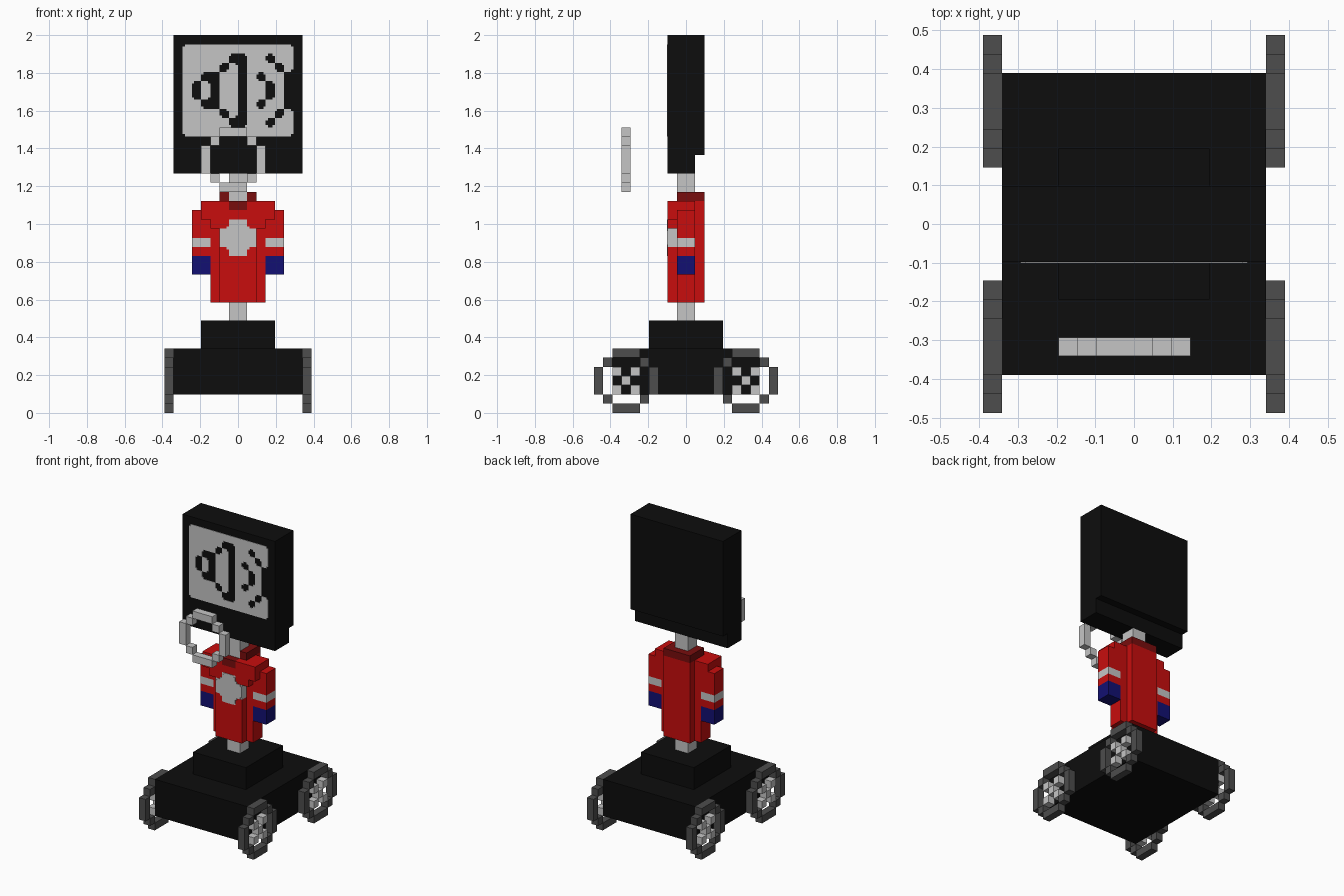
import bpy
import bmesh

U = 2 / 41  # edge of one block

old = bpy.data.objects.get("Cube")
if old:
    bpy.data.objects.remove(old, do_unlink=True)


def make_material(name, r, g, b):
    mat = bpy.data.materials.new(name)
    mat.use_nodes = True
    mat.diffuse_color = (r, g, b, 1)
    mat.node_tree.nodes["Principled BSDF"].inputs["Base Color"].default_value = (r, g, b, 1)
    return mat


BLACK = make_material("black", 0.004, 0.004, 0.004)
GREY = make_material("tyre grey", 0.075, 0.075, 0.075)
WHITE = make_material("pale grey", 0.56, 0.56, 0.56)
RED = make_material("red", 0.58, 0.004, 0.004)
DARK_RED = make_material("dark red", 0.19, 0.004, 0.004)
BLUE = make_material("navy blue", 0.006, 0.005, 0.17)


def blocks(name, mat, boxes):
    """One object from boxes given as (x0, x1, y0, y1, z0, z1) in block units."""
    bm = bmesh.new()
    for x0, x1, y0, y1, z0, z1 in boxes:
        verts = bmesh.ops.create_cube(bm, size=1)["verts"]
        for v in verts:
            v.co.x = U * (x1 if v.co.x > 0 else x0)
            v.co.y = U * (y1 if v.co.y > 0 else y0)
            v.co.z = U * (z1 if v.co.z > 0 else z0)
    mesh = bpy.data.meshes.new(name)
    bm.to_mesh(mesh)
    bm.free()
    mesh.materials.append(mat)
    obj = bpy.data.objects.new(name, mesh)
    bpy.context.collection.objects.link(obj)
    return obj


def flip(box):
    x0, x1, *rest = box
    return (-x1, -x0, *rest)


def plate(name, mat, rows, left, top, y):
    """Thin painted plate from a pattern, with a small notch at each free corner."""
    def lit(r, c):
        return 0 <= r < len(rows) and 0 <= c < len(rows[0]) and rows[r][c] == "#"

    def sub(i, j):
        r, c = i // 4, j // 4
        own = lit(r, c)
        di = {0: -1, 3: 1}.get(i % 4)
        dj = {0: -1, 3: 1}.get(j % 4)
        if di and dj and all(lit(*p) != own for p in
                             ((r + di, c), (r, c + dj), (r + di, c + dj))):
            return not own
        return own

    boxes = []
    for i in range(4 * len(rows)):
        start = None
        for j in range(4 * len(rows[0]) + 1):
            on = j < 4 * len(rows[0]) and sub(i, j)
            if on and start is None:
                start = j
            elif not on and start is not None:
                boxes.append((left + start / 4, left + j / 4, y - 0.06, y,
                              top - (i + 1) / 4, top - i / 4))
                start = None
    return blocks(name, mat, boxes)


# Wheeled base
blocks("base", BLACK, [(-7, 7, -8, 8, 2, 7)])
blocks("base_step", BLACK, [(-4, 4, -4, 4, 7, 10)])
blocks("waist_post", WHITE, [(-1, 1, -1, 1, 10, 12)])


def ring_cells():
    """Outline of a round ring in a seven by seven grid, as (a0, a1, b0, b1)."""
    return [(2, 5, 0, 1), (2, 5, 6, 7), (0, 1, 2, 5), (6, 7, 2, 5),
            (1, 2, 1, 2), (5, 6, 1, 2), (1, 2, 5, 6), (5, 6, 5, 6)]


# Wheels: stepped tyre with crossed spokes
spokes = [(2, 2), (4, 2), (3, 3), (2, 4), (4, 4)]
for side, x in (("right", -8), ("left", 7)):
    for end, y in (("front", -10), ("back", 3)):
        blocks(f"{end}_{side}_tyre", GREY,
               [(x, x + 1, y + a, y + b, c, d) for a, b, c, d in ring_cells()])
        blocks(f"{end}_{side}_spokes", WHITE,
               [(x, x + 1, y + a, y + a + 1, b, b + 1) for a, b in spokes])

# Torso in three layers, with a round badge set into the front
blocks("torso", RED, [(-3, 3, -1, 1, 12, 23), (-2, 2, 1, 2, 12, 23)])
front = [(-2, 2, -2, -1, 12, 17), (-2, 2, -2, -1, 21, 22)]
for box in [(1, 2, -2, -1, 17, 18), (1, 2, -2, -1, 20, 21), (1, 2, -2, -1, 22, 23)]:
    front += [box, flip(box)]
blocks("torso_front", RED, front)
blocks("badge", WHITE, [(-2, 2, -2, -1, 18, 20), (-1, 1, -2, -1, 17, 18),
                        (-1, 1, -2, -1, 20, 21)])
plate("badge_face", WHITE, [".##.", "####", "####", ".##."], -2, 21, -2)

# Collar and neck
blocks("collar", DARK_RED, [(-2, -1, -1, 1, 23, 24), (1, 2, -1, 1, 23, 24),
                            (-2, 2, 1, 2, 23, 24), (-1, 1, -2, -1, 22, 23)])
blocks("neck", WHITE, [(-1, 1, -1, 1, 23, 26)])

# Arms and shoulders
for side, mirror in (("left", False), ("right", True)):
    def arm(part, mat, boxes):
        blocks(f"{side}_{part}", mat, [flip(b) if mirror else b for b in boxes])

    arm("hand", BLUE, [(3, 5, -1, 1, 15, 17)])
    arm("sleeve", RED, [(3, 5, -1, 1, 17, 18), (3, 5, -1, 1, 19, 22)])
    arm("sleeve_stripe", WHITE, [(3, 5, -1, 1, 18, 19)])
    arm("shoulder", RED, [(3, 4, -1, 1, 22, 23), (2, 3, -2, -1, 20, 23),
                          (3, 4, -2, -1, 21, 23)])

# Screen head with a step cut along the lower back edge
blocks("head", BLACK, [(-7, 7, -2, 2, 28, 41), (-7, 7, -2, 1, 26, 28)])
plate("screen", WHITE, [
    "############",
    "#####..##.##",
    "####.#.###.#",
    "##..##.#.##.",
    "#.#.##.##.#.",
    "#.#.##.##.#.",
    "##..##.#.##.",
    "####.#.###.#",
    "#####..##.##",
    "############",
], -6, 40, -2)

# Ring floating in front of the neck
blocks("floating_ring", WHITE,
       [(a - 4, b - 4, -7, -6, c + 24, d + 24) for a, b, c, d in ring_cells()])
